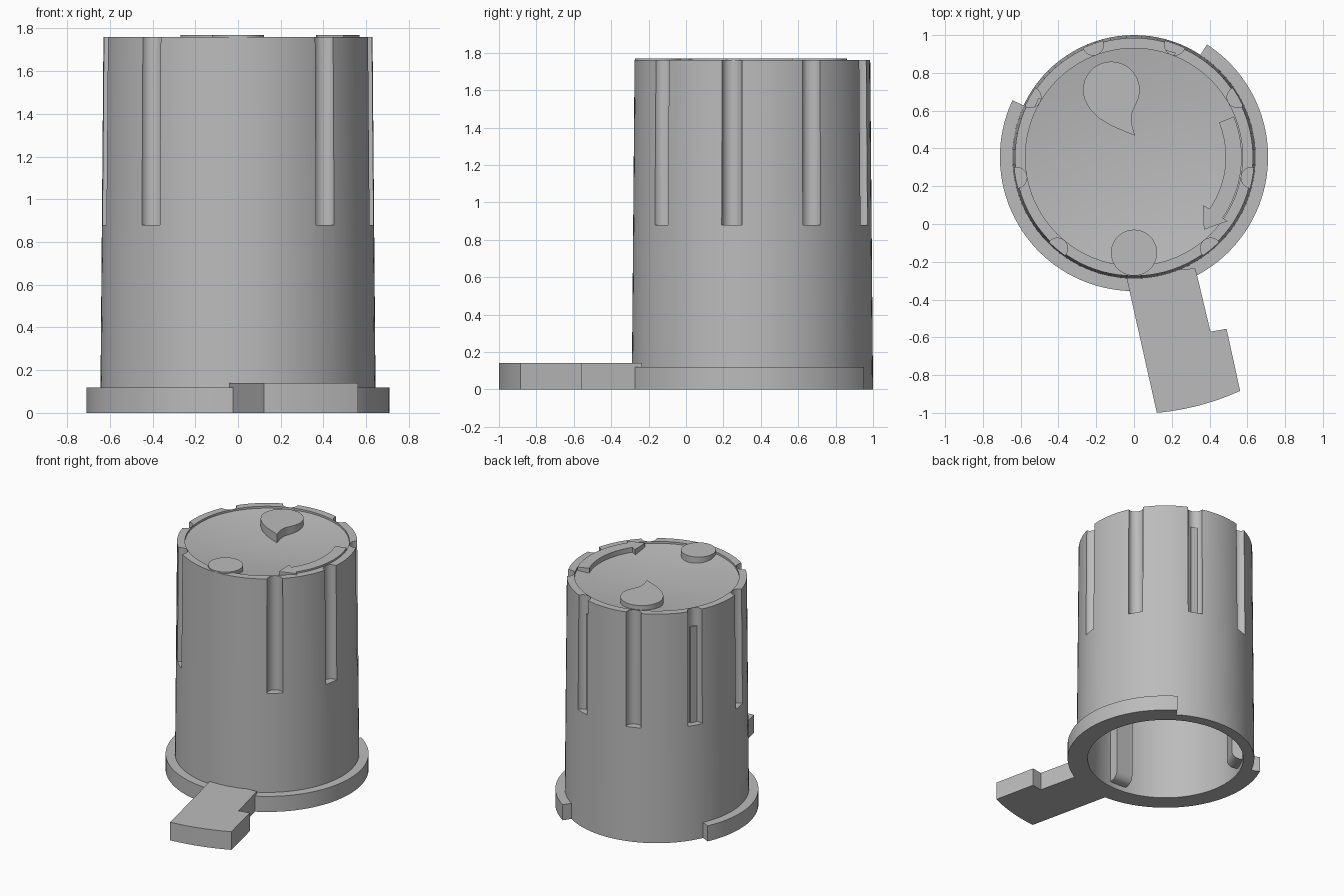
import bpy, bmesh
from math import sin, cos, pi, radians, hypot, atan2
from mathutils import Vector

cube = bpy.data.objects.get("Cube")
if cube:
    bpy.data.objects.remove(cube, do_unlink=True)

grey = bpy.data.materials.new("plain grey")
grey.use_nodes = True
colour = (0.5, 0.5, 0.5, 1)
grey.diffuse_color = colour
grey.node_tree.nodes["Principled BSDF"].inputs["Base Color"].default_value = colour

CY = 0.355          # axis of the cap lies at y = CY
SEGMENTS = 96


def add_object(name, bm):
    bmesh.ops.recalc_face_normals(bm, faces=bm.faces[:])
    mesh = bpy.data.meshes.new(name)
    bm.to_mesh(mesh)
    bm.free()
    mesh.materials.append(grey)
    obj = bpy.data.objects.new(name, mesh)
    bpy.context.collection.objects.link(obj)
    return obj


def smooth(obj):
    bpy.ops.object.select_all(action="DESELECT")
    obj.select_set(True)
    bpy.context.view_layer.objects.active = obj
    bpy.ops.object.shade_smooth_by_angle(angle=radians(30))


def polar(r, degrees):
    a = radians(degrees)
    return (r * cos(a), CY + r * sin(a))


def arc(r, start, end, steps=32):
    return [polar(r, start + (end - start) * i / steps) for i in range(steps + 1)]


def extrude(bm, points, move):
    face = bm.faces.new([bm.verts.new(p) for p in points])
    new = bmesh.ops.extrude_face_region(bm, geom=[face])["geom"]
    verts = [v for v in new if isinstance(v, bmesh.types.BMVert)]
    bmesh.ops.translate(bm, vec=move, verts=verts)


def plate(name, outline, z0, z1):
    bm = bmesh.new()
    extrude(bm, [(x, y, z0) for x, y in outline], (0, 0, z1 - z0))
    obj = add_object(name, bm)
    smooth(obj)
    return obj


# Hollow tapered cap with a dished top, turned from a profile
DISH_R, RIM, DEPTH = 0.575, 1.76, 0.045
dish = [(DISH_R * k / 6, RIM - 0.015 - DEPTH * (1 - (k / 6) ** 2)) for k in range(6, -1, -1)]
profile = [(0, 1.6), (0.55, 1.6), (0.565, 0), (0.645, 0), (0.63, RIM), (DISH_R, RIM)] + dish
bm = bmesh.new()
verts = [bm.verts.new((r, CY, z)) for r, z in profile]
edges = [bm.edges.new(pair) for pair in zip(verts, verts[1:])]
bmesh.ops.spin(bm, geom=verts + edges, cent=(0, CY, 0), axis=(0, 0, 1),
               angle=2 * pi, steps=SEGMENTS)
bmesh.ops.remove_doubles(bm, verts=bm.verts[:], dist=0.0005)
cap = add_object("cap_body", bm)

# Grip grooves, evenly spaced with one left out at the front
bm = bmesh.new()
for k in range(1, 9):
    cx, cy = polar(0.632, 270 + 40 * k)
    ring = [(cx + 0.055 * cos(2 * pi * i / 24), cy + 0.055 * sin(2 * pi * i / 24), 0.88)
            for i in range(24)]
    extrude(bm, ring, (0, 0, 1))
cutter = add_object("groove_cutter", bm)
cutter.hide_render = True
cut = cap.modifiers.new("grooves", "BOOLEAN")
cut.operation = "DIFFERENCE"
cut.solver = "EXACT"
cut.object = cutter
graph = bpy.context.evaluated_depsgraph_get()
cap_mesh = bpy.data.meshes.new_from_object(cap.evaluated_get(graph))
cap.modifiers.clear()
cap.data = cap_mesh
bpy.data.objects.remove(cutter, do_unlink=True)
smooth(cap)

# Base flange, open across part of the back
plate("base_flange", arc(0.71, 155, 417, 80) + arc(0.6, 417, 155, 80), 0, 0.12)

# Pointer lever with a stepped, curved end
lever = [(0.325, -0.235), (-0.045, -0.26), (0.12, -0.985)]
lever = [(-0.045, -0.26)] + arc(1.36, 275.1, 294.4, 12) + [(0.49, -0.555), (0.405, -0.57), (0.325, -0.235)]
plate("pointer_lever", lever, 0, 0.14)

# Raised marks on the top
MARK_LOW, MARK_TOP = 1.68, 1.77
plate("round_mark", [(0.122 * cos(2 * pi * i / 48), -0.152 + 0.122 * sin(2 * pi * i / 48))
                     for i in range(48)], MARK_LOW, MARK_TOP)

drop = [(-0.12 + 0.15 * cos(radians(a)), 0.71 + 0.15 * sin(radians(a))) for a in range(-20, 201, 10)]
drop += [(-0.235, 0.61), (-0.185, 0.56), (-0.12, 0.52), (-0.05, 0.49), (0.005, 0.468),
         (-0.012, 0.53), (-0.013, 0.58), (0.003, 0.62)]
plate("drop_mark", drop, MARK_LOW, MARK_TOP)

arrow = arc(0.57, -34.5, 22) + arc(0.485, 22, -34.5)
arrow += [(0.365, 0.1), (0.37, -0.03), (0.495, 0.015)]
plate("arrow_mark", arrow, MARK_LOW, MARK_TOP)

# Inner ribs with rounded lower ends
for n, angle in enumerate((75, 155, 268)):
    a = radians(angle)
    inward, side = Vector((-cos(a), -sin(a), 0)), Vector((-sin(a), cos(a), 0))
    start = Vector((0, CY, 0)) - inward * 0.59
    section = [(0, 0.04)]
    section += [(0.05 + 0.06 * sin(t * pi / 12), 0.1 - 0.06 * cos(t * pi / 12)) for t in range(7)]
    section += [(0.11, 1.62), (0, 1.62)]
    bm = bmesh.new()
    extrude(bm, [start + inward * d + Vector((0, 0, z)) - side * 0.07 for d, z in section], side * 0.14)
    smooth(add_object("inner_rib_%d" % (n + 1), bm))
